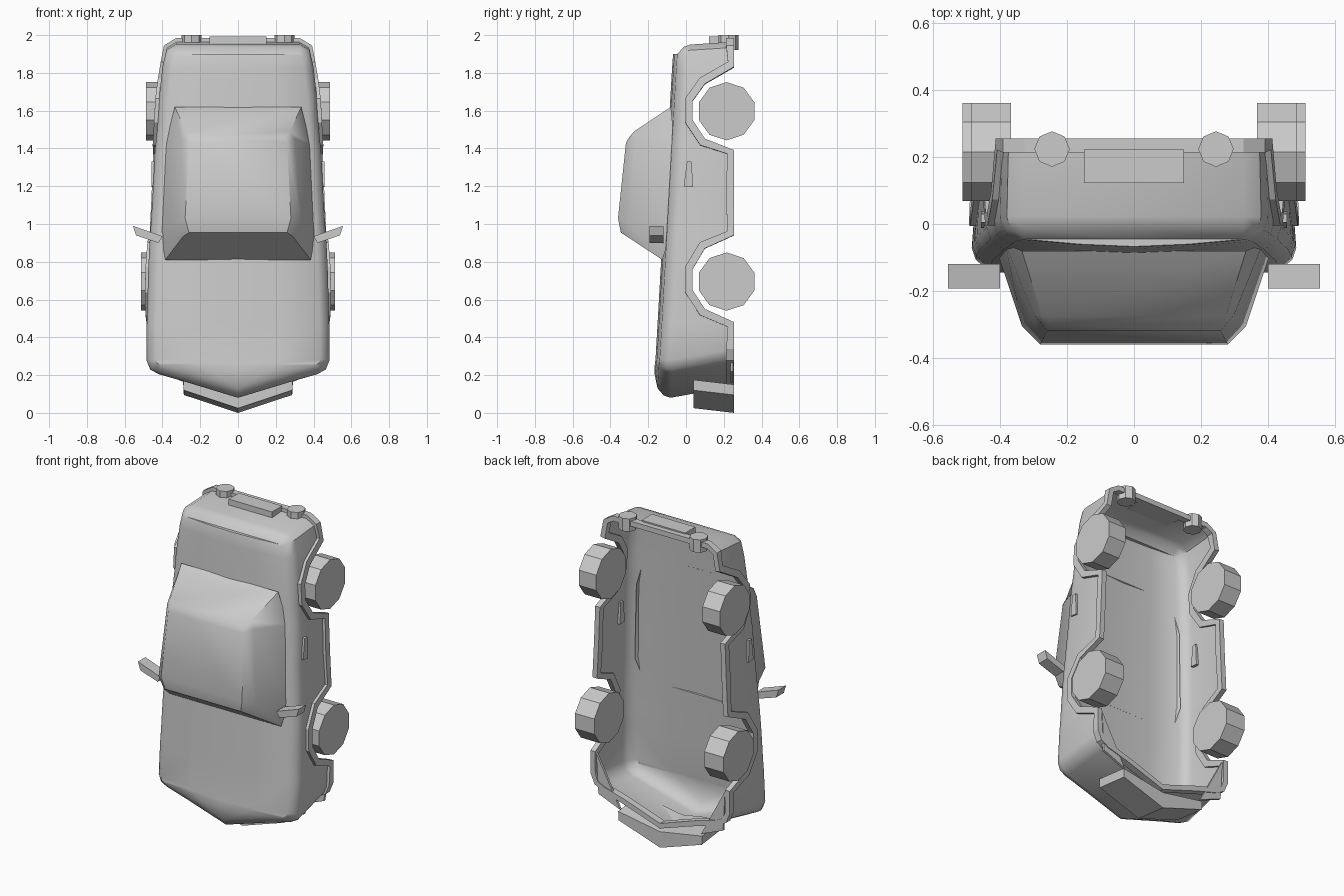
import bpy, bmesh
from math import sin, cos, pi, radians
from mathutils import Vector

if "Cube" in bpy.data.objects:
    bpy.data.objects.remove(bpy.data.objects["Cube"])


def make(name, verts, faces, angle=None, mirror=False):
    bm = bmesh.new()
    vs = [bm.verts.new(v) for v in verts]
    for f in faces:
        f = list(dict.fromkeys(f))
        if len(f) > 2:
            bm.faces.new([vs[i] for i in f])
    bmesh.ops.remove_doubles(bm, verts=bm.verts, dist=1e-5)
    bmesh.ops.recalc_face_normals(bm, faces=bm.faces)
    me = bpy.data.meshes.new(name)
    bm.to_mesh(me)
    bm.free()
    ob = bpy.data.objects.new(name, me)
    bpy.context.collection.objects.link(ob)
    if angle:
        bpy.ops.object.select_all(action='DESELECT')
        ob.select_set(True)
        bpy.context.view_layer.objects.active = ob
        bpy.ops.object.shade_smooth_by_angle(angle=radians(angle))
    if mirror:
        ob.modifiers.new("mirror", 'MIRROR')
    return ob


def prism(name, pts, axis, a, b, mirror=True):
    place = {'x': lambda p, h: (h, p[0], p[1]),
             'y': lambda p, h: (p[0], h, p[1]),
             'z': lambda p, h: (p[0], p[1], h)}[axis]
    n = len(pts)
    verts = [place(p, a) for p in pts] + [place(p, b) for p in pts]
    faces = [list(range(n)), list(range(n, 2 * n))]
    faces += [[i, (i + 1) % n, n + (i + 1) % n, n + i] for i in range(n)]
    return make(name, verts, faces, mirror=mirror)


def ngon(cx, cy, r, n):
    return [(cx + r * sin(2 * pi * i / n), cy + r * cos(2 * pi * i / n)) for i in range(n)]


# Body outline stations, rear centre to nose: shoulder x, z and height of lower edge
half = [(0, 1.95, .255), (.33, 1.95, .255), (.38, 1.92, .255), (.40, 1.83, .255),
        (.41, 1.74, .10), (.42, 1.65, .035), (.425, 1.55, .035), (.433, 1.45, .10),
        (.44, 1.39, .255), (.452, 1.15, .255), (.465, .94, .255), (.47, .87, .10),
        (.475, .76, .035), (.478, .65, .035), (.48, .55, .10), (.483, .48, .255),
        (.485, .28, .255), (.465, .23, .255), (.42, .205, .255), (.28, .165, .255),
        (0, .08, .255)]
loop = half + [(-x, z, y) for x, z, y in half[-2:0:-1]]
N = len(loop)


def roof_y(z):
    return -.07 - .1 * (1.9 - z) / 1.77


# Body shell: columns from lower edge over the shoulder to the centre line
verts, faces, edge, normals = [], [], [], []
for i, (x, z, yb) in enumerate(loop):
    p, q = loop[i - 1], loop[(i + 1) % N]
    t = Vector((q[0] - p[0], 0, q[1] - p[1])).normalized()
    n = Vector((-t.z, 0, t.x))
    yt = roof_y(z)
    top = Vector((x, yt + .09, z))
    side = 1 if x > 0 else -1 if x < 0 else 0
    low = Vector((x - side * (.005 + .02 * (1.95 - z) / 1.7), .255,
                  z + (.06 if z < .3 else .015 if z > 1.9 else 0)))
    bottom = top.lerp(low, (yb - top.y) / (low.y - top.y))
    c1 = top - n * .012 + Vector((0, -.035, 0))
    c2 = top - n * .05 + Vector((0, -.068, 0))
    c3 = Vector((c2.x * .5, yt + .007, c2.z))
    c4 = Vector((0, yt, c2.z))
    if side == 0:
        c3 = c4 = c2
    verts += [bottom, top, c1, c2, c3, c4]
    edge.append(bottom)
    normals.append(n)
for i in range(N):
    a, b = i * 6, ((i + 1) % N) * 6
    faces += [[a + k, a + k + 1, b + k + 1, b + k] for k in range(5)]
bm_verts = {}
remap = [bm_verts.setdefault(tuple(round(c, 5) for c in v), i) for i, v in enumerate(verts)]
make("body_shell", verts, [[remap[i] for i in f] for f in faces], 40)

# Trim strip following sills and wheel arches
verts, faces = [], []
for i in range(N):
    t = (edge[(i + 1) % N] - edge[i - 1]).normalized()
    n = normals[i]
    u = t.cross(n).normalized()
    for o, h in ((-.012, 0), (.02, 0), (.02, .042), (-.012, .042)):
        verts.append(edge[i] + n * o + u * h)
    a, b = i * 4, ((i + 1) % N) * 4
    faces += [[a + k, a + (k + 1) % 4, b + (k + 1) % 4, b + k] for k in range(4)]
make("lower_trim", verts, faces, 20)

# Cabin: three rings of half points (x, y, z), front to rear
rings = [[(.385, -.125, .81), (.41, -.08, .95), (.385, -.06, 1.42), (.335, -.08, 1.62)],
         [(.29, -.315, .935), (.335, -.305, 1.0), (.30, -.27, 1.45), (.275, -.275, 1.49)],
         [(.26, -.345, .955), (.28, -.36, 1.03), (.26, -.318, 1.43), (.25, -.30, 1.46)]]
verts = [v for r in rings for v in r + [(-x, y, z) for x, y, z in reversed(r)]]
faces = [[r * 8 + i, r * 8 + (i + 1) % 8, r * 8 + 8 + (i + 1) % 8, r * 8 + 8 + i]
         for r in range(2) for i in range(8)]
faces += [[16 + i, 17 + i, 22 - i, 23 - i] for i in range(3)]
make("cabin", verts, faces, 35)

# Wheels
for name, z, a, b in (("rear_wheels", 1.597, .367, .487), ("front_wheels", .695, .38, .513)):
    pts = [(y, zz) for zz, y in ngon(z, .215, .154, 10)]
    pts = [(.215 + .154 * sin(2 * pi * i / 10), z + .154 * cos(2 * pi * i / 10)) for i in range(10)]
    prism(name, pts, 'x', a, b)

# Tail lamps and plate
prism("tail_lamps", ngon(.245, .224, .053, 8), 'z', 1.92, 2.0)
prism("rear_plate", [(-.15, .122), (.15, .122), (.15, .222), (-.15, .222)], 'z', 1.955, 1.993, False)

# Front bumper, lower edge leaning forward
bumper = prism("front_bumper", [(-.29, .15), (-.287, .095), (0, 0), (.287, .095), (.29, .15), (0, .1)],
               'y', .04, .255, False)
for v in bumper.data.vertices:
    v.co.z += .025 * (.255 - v.co.y) / .215

# Corner plates under the nose
prism("corner_plates", [(.28, .16), (.43, .22), (.445, .47)], 'y', .235, .25)

# Wing mirrors and door handles
prism("wing_mirrors", [(.40, .935), (.42, .90), (.54, .94), (.556, .99)], 'y', -.193, -.12)
prism("door_handles", [(-.012, 1.20), (.037, 1.195), (.03, 1.33), (.005, 1.33)], 'x', .43, .458)
